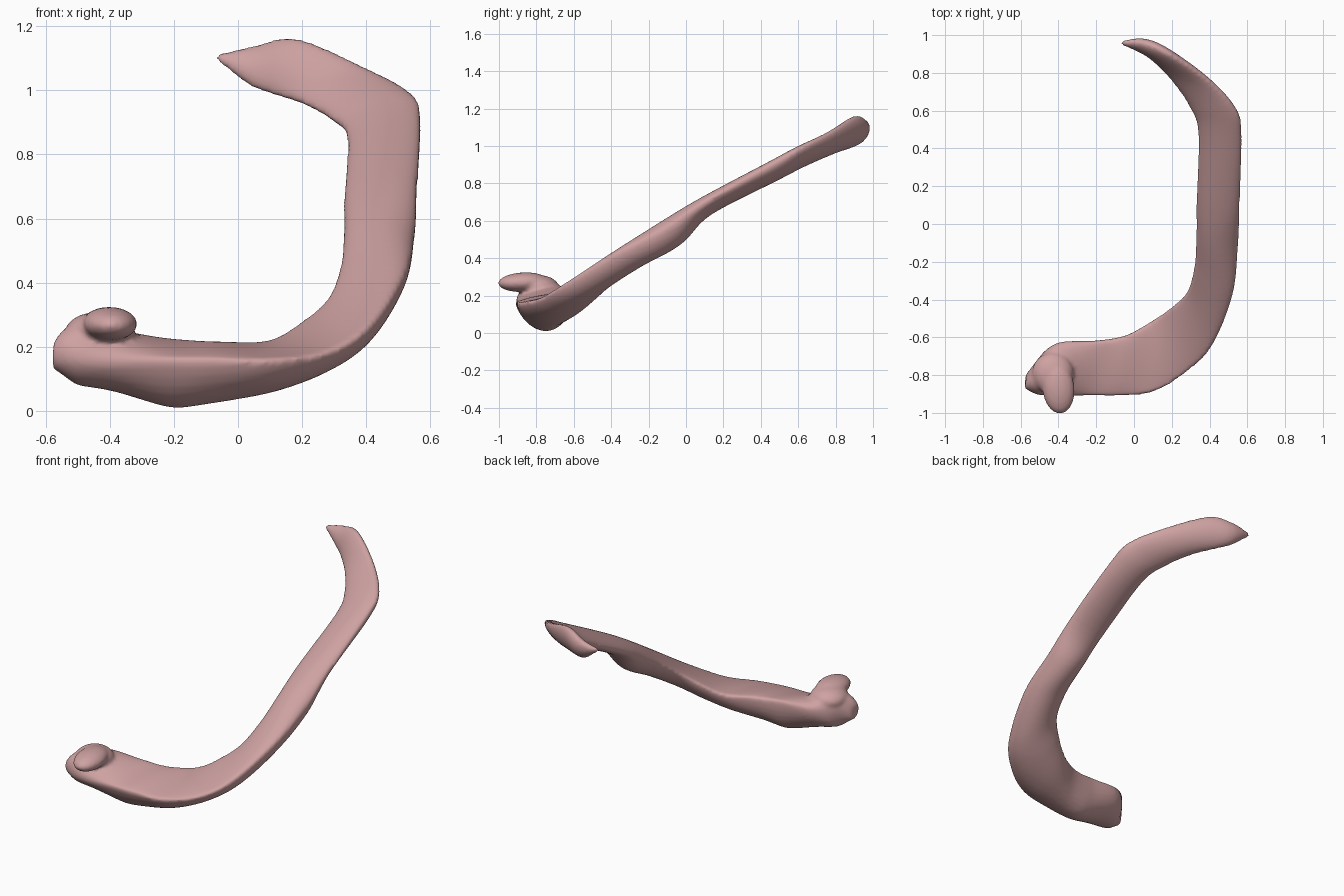
import bpy, bmesh, math
from mathutils import Vector, Matrix

cube = bpy.data.objects.get("Cube")
if cube:
    bpy.data.objects.remove(cube, do_unlink=True)

SIDES = 32   # points around each cross-section
STEPS = 7    # rings between two stations

# Stations along the bone in hundredths:
# inner edge xyz, outer edge xyz, depth below, depth above
STATIONS = [
    (-57, -80, 19, -58, -86, 15, 4, 5),
    (-50, -71, 22, -51, -90, 15, 10, 9),
    (-40, -63, 22, -40, -91, 15, 12, 7),
    (-20, -62, 22, -22, -91, 16, 18, 2),
    (-4, -59, 21, -8, -91, 16, 16, 2),
    (10, -51, 22, 10, -89, 16, 13, 1),
    (20, -44, 28, 27, -79, 18, 11, 1),
    (28, -36, 35, 41, -65, 26, 10, 2),
    (32, -22, 45, 52, -38, 42, 10, 4),
    (33, -5, 56, 55, -12, 55, 10, 6),
    (33, 12, 66, 56, 10, 70, 5, 5),
    (34, 48, 85, 57, 47, 91, 6, 4),
    (29, 63, 91, 54, 61, 99, 5, 4),
    (20, 76, 96, 40, 76, 107, 5, 3),
    (10, 87, 99, 19, 90, 116, 5, 3),
    (3, 92, 102, 6, 96, 114, 4, 3),
    (-7, 95, 110, -6, 97, 111, 1, 1),
]


def catmull(a, b, c, d, t):
    """Smooth blend from b to c."""
    return 0.5 * (2 * b + (c - a) * t + (2 * a - 5 * b + 4 * c - d) * t ** 2
                  + (3 * b - a - 3 * c + d) * t ** 3)


def smooth_stations():
    rows, last = [], len(STATIONS) - 1
    for i in range(last):
        near = [STATIONS[min(max(i + k, 0), last)] for k in (-1, 0, 1, 2)]
        for s in range(STEPS):
            rows.append([catmull(*vals, s / STEPS) / 100 for vals in zip(*near)])
    rows.append([v / 100 for v in STATIONS[-1]])
    return rows


def loft_blade(bm):
    """Sweep a lens-shaped section with separate depths above and below."""
    rows = smooth_stations()
    mids = [(Vector(r[:3]) + Vector(r[3:6])) / 2 for r in rows]
    rings = []
    for i, row in enumerate(rows):
        inner, outer = Vector(row[:3]), Vector(row[3:6])
        below, above = row[6:]
        tangent = mids[min(i + 1, len(mids) - 1)] - mids[max(i - 1, 0)]
        normal = (outer - inner).cross(tangent).normalized()
        ring = []
        for k in range(SIDES):
            angle = math.tau * k / SIDES
            rise = math.sin(angle)
            rise = math.copysign(abs(rise) ** 1.15, rise)
            depth = above if rise > 0 else below
            point = mids[i] + (outer - inner) / 2 * math.cos(angle) + normal * rise * depth
            ring.append(bm.verts.new(point))
        rings.append(ring)
    for a, b in zip(rings, rings[1:]):
        for k in range(SIDES):
            n = (k + 1) % SIDES
            bm.faces.new((a[k], a[n], b[n], b[k]))
    bm.faces.new(rings[0])
    bm.faces.new(rings[-1])


def add_knob(bm, center, radii, tilt, turn):
    matrix = (Matrix.Translation(center) @ Matrix.Rotation(turn, 4, 'Z')
              @ Matrix.Rotation(tilt, 4, 'X') @ Matrix.Diagonal((*radii, 1)))
    bmesh.ops.create_uvsphere(bm, u_segments=32, v_segments=20, radius=1, matrix=matrix)


bm = bmesh.new()
loft_blade(bm)
# Rounded process overhanging the thick end
add_knob(bm, (-0.40, -0.87, 0.272), (0.085, 0.135, 0.052), 0.05, 0.1)
add_knob(bm, (-0.43, -0.79, 0.245), (0.11, 0.11, 0.065), 0, 0)
bmesh.ops.recalc_face_normals(bm, faces=bm.faces)
mesh = bpy.data.meshes.new("rib_bone")
bm.to_mesh(mesh)
bm.free()
rib = bpy.data.objects.new("rib_bone", mesh)
bpy.context.collection.objects.link(rib)

# Fuse the shaft and the process into one skin
remesh = rib.modifiers.new("fuse", 'REMESH')
remesh.mode = 'VOXEL'
remesh.voxel_size = 0.011
remesh.use_smooth_shade = True
soften = rib.modifiers.new("soften", 'SMOOTH')
soften.factor = 0.5
soften.iterations = 4

# Pink bone material
bone = bpy.data.materials.new("pink_bone")
bone.use_nodes = True
color = (0.62, 0.36, 0.36, 1)
bone.diffuse_color = color
shader = bone.node_tree.nodes["Principled BSDF"]
shader.inputs["Base Color"].default_value = color
shader.inputs["Roughness"].default_value = 0.6
mesh.materials.append(bone)
for poly in mesh.polygons:
    poly.use_smooth = True
